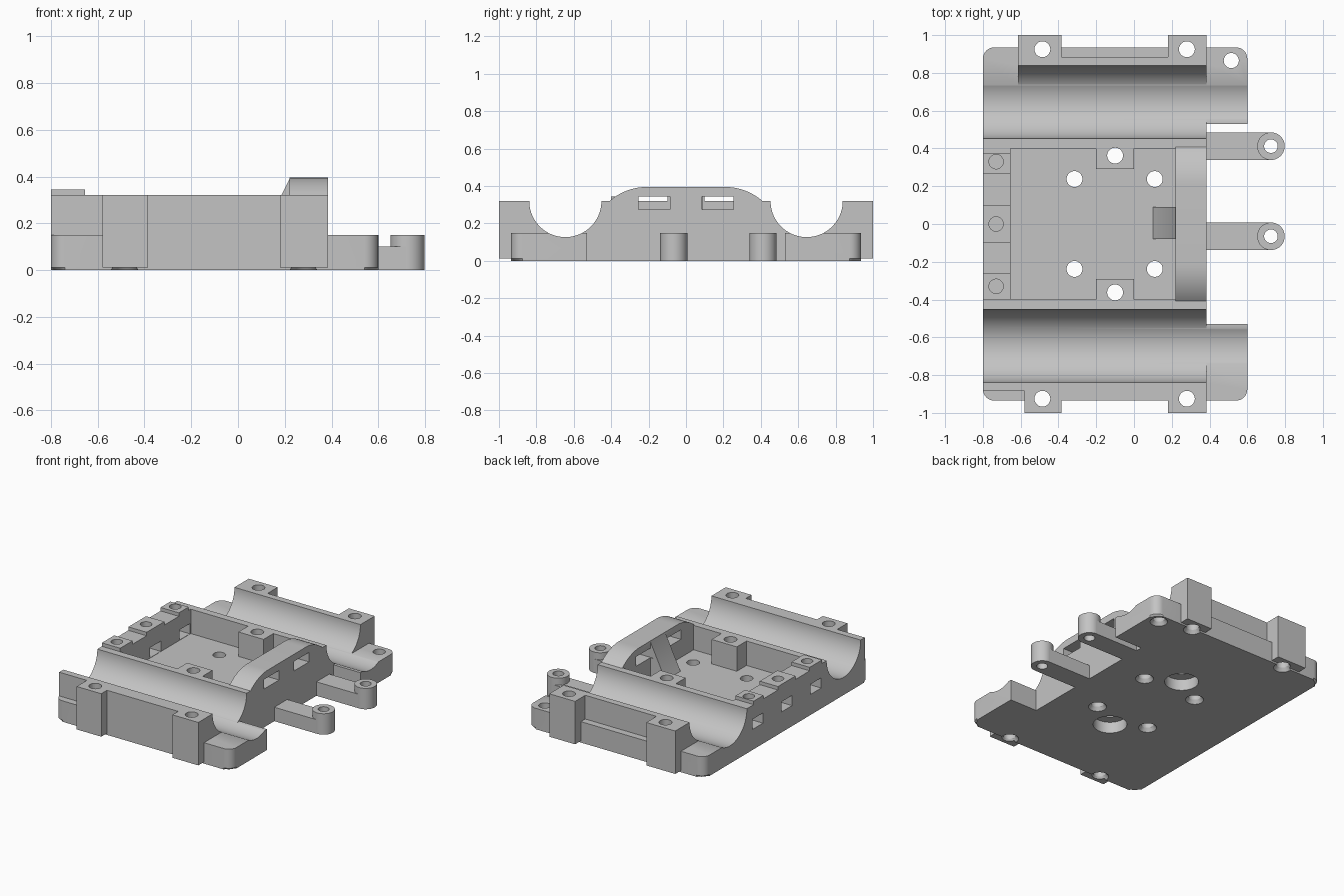
import bpy, bmesh, math

old = bpy.data.objects.get("Cube")
if old:
    bpy.data.objects.remove(old, do_unlink=True)

grey = bpy.data.materials.new("light grey plastic")
colour = (0.55, 0.55, 0.55, 1)
grey.use_nodes = True
grey.diffuse_color = colour
grey.node_tree.nodes["Principled BSDF"].inputs["Base Color"].default_value = colour


def finish(name, bm):
    bmesh.ops.recalc_face_normals(bm, faces=bm.faces)
    mesh = bpy.data.meshes.new(name)
    bm.to_mesh(mesh)
    bm.free()
    mesh.materials.append(grey)
    obj = bpy.data.objects.new(name, mesh)
    bpy.context.collection.objects.link(obj)
    return obj


def prism(name, pts, axis, lo, hi, chamfer=0):
    """Extrude a flat outline along one axis, optionally chamfering its lower rim."""
    place = {"x": lambda a, b, t: (t, a, b),
             "y": lambda a, b, t: (a, t, b),
             "z": lambda a, b, t: (a, b, t)}[axis]
    bm = bmesh.new()
    low = bm.faces.new([bm.verts.new(place(a, b, lo)) for a, b in pts])
    high = [bm.verts.new(place(a, b, hi)) for a, b in pts]
    bm.faces.new(high)
    n = len(pts)
    base = list(low.verts)
    for i in range(n):
        j = (i + 1) % n
        bm.faces.new((base[i], base[j], high[j], high[i]))
    if chamfer:
        bmesh.ops.bevel(bm, geom=list(low.edges), offset=chamfer, segments=1, affect="EDGES")
    return finish(name, bm)


def box(name, x, y, z):
    return prism(name, [(x[0], y[0]), (x[1], y[0]), (x[1], y[1]), (x[0], y[1])], "z", *z)


def arc(cx, cy, r, start, end, steps):
    return [(cx + r * math.cos(math.radians(start + (end - start) * i / steps)),
             cy + r * math.sin(math.radians(start + (end - start) * i / steps)))
            for i in range(steps + 1)]


def circle(cx, cy, r, n=40):
    return arc(cx, cy, r, 0, 360, n)[:-1]


def combine(target, other, operation):
    mod = target.modifiers.new("shape", "BOOLEAN")
    mod.operation = operation
    mod.solver = "EXACT"
    mod.object = other
    bpy.context.view_layer.objects.active = target
    bpy.ops.object.modifier_apply(modifier=mod.name)
    bpy.data.objects.remove(other, do_unlink=True)


def add(obj):
    combine(body, obj, "UNION")


def cut(obj):
    combine(body, obj, "DIFFERENCE")


def drill(x, y, r, lo=-0.1, hi=0.5, flare=False):
    cut(prism("drill", circle(x, y, r), "z", lo, hi))
    if flare:
        bm = bmesh.new()
        bmesh.ops.create_cone(bm, cap_ends=True, segments=40, radius1=r + 0.03,
                              radius2=r - 0.01, depth=0.06)
        bmesh.ops.translate(bm, verts=bm.verts, vec=(x, y, 0.01))
        cut(finish("countersink", bm))


# Rounded base plate with a notch on the arm side
outline = []
for cx, cy, a in ((0.54, 0.875, 0), (-0.74, 0.875, 90), (-0.74, -0.875, 180), (0.54, -0.875, 270)):
    outline += arc(cx, cy, 0.06, a, a + 90, 8)
body = prism("sensor_mount_body", outline, "z", 0, 0.15, chamfer=0.012)
cut(box("notch", (0.385, 0.7), (-0.53, 0.53), (-0.1, 0.5)))

# Raised block and thicker front wall
add(box("block", (-0.8, 0.385), (-0.885, 0.885), (0.1, 0.32)))
add(box("front_wall", (-0.45, 0.25), (-0.935, -0.86), (0.02, 0.32)))
cut(box("open_corner", (-0.9, -0.615), (0.645, 1), (0.15, 0.5)))

# Two round channels along the length
for side in (-1, 1):
    cut(prism("channel", circle(side * 0.645, 0.32, 0.193, 96), "x", -1, 1))

# Central pocket
cut(box("pocket", (-0.655, 0.22), (-0.4, 0.4), (0.145, 0.5)))

# Corner posts on both long sides
for side, left in ((-1, -0.58), (1, -0.615)):
    for x in ((left, -0.385), (0.18, 0.385)):
        add(box("post", x, sorted((side * 0.842, side * 1.0)), (0.012, 0.32)))

# Arched end wall with two slots and a sloping gusset
half = arc(0.21, 0.095, 0.3, 90, 48.6, 10)
arch = [(0.4, 0.2)] + half[::-1] + [(-y, z) for y, z in half] + [(-0.4, 0.2)]
add(prism("arch", arch, "x", 0.22, 0.385))
add(prism("gusset", [(0.1, 0.12), (0.1, 0.145), (0.22, 0.39), (0.25, 0.39), (0.25, 0.12)],
          "y", -0.08, 0.09))
for side in (-1, 1):
    cut(box("slot", (0.2, 0.5), sorted((side * 0.085, side * 0.255)), (0.275, 0.343)))

# Inner screw mounts
for side in (-1, 1):
    add(box("inner_mount", (-0.2, 0), sorted((side * 0.29, side * 0.43)), (0.1, 0.32)))

# Raised pads with nut slots on the end wall
for y, lo, hi in ((-0.33, -0.4, -0.26), (0, -0.1, 0.1), (0.33, 0.265, 0.375)):
    add(box("pad", (-0.8, -0.655), (lo, hi), (0.25, 0.345)))
    drill(-0.73, y, 0.038, 0.15)
    cut(box("nut_slot", (-0.9, -0.6), (y - 0.06, y + 0.06), (0.147, 0.22)))

# Arms with round ends
for y in (-0.065, 0.412):
    add(box("arm", (0.3, 0.72), (y - 0.073, y + 0.073), (0, 0.1)))
    add(prism("arm_end", circle(0.725, y, 0.073), "z", 0, 0.15))
    drill(0.725, y, 0.036)

# Screw holes
for side in (-1, 1):
    for x in (-0.485, 0.28):
        drill(x, side * 0.925, 0.042, flare=True)
    for x in (-0.315, 0.11):
        drill(x, side * 0.238, 0.042, flare=True)
    drill(-0.1, side * 0.362, 0.042)
    drill(-0.1, side * 0.362, 0.11, hi=0.08)
drill(0.515, 0.865, 0.04, flare=True)

bpy.ops.object.select_all(action="DESELECT")
body.select_set(True)
bpy.context.view_layer.objects.active = body
bpy.ops.object.shade_smooth_by_angle(angle=math.radians(30))
